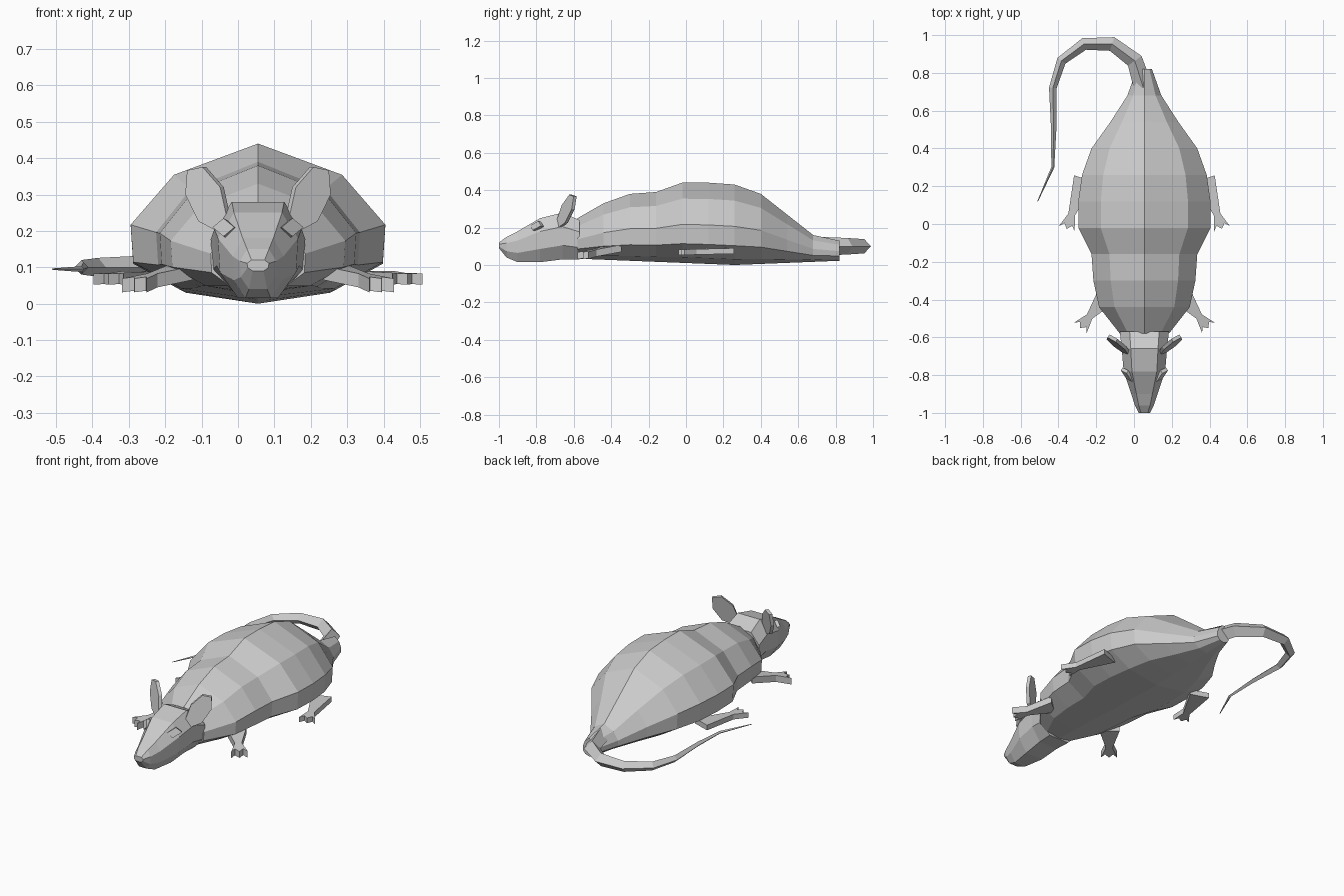
import bpy
import bmesh
from math import sin, cos, tau, pi
from mathutils import Vector

if "Cube" in bpy.data.objects:
    bpy.data.objects.remove(bpy.data.objects["Cube"], do_unlink=True)

AXIS = 0.055  # the body's centre line; every part is built around it
UP = Vector((0, 0, 1))

fur = bpy.data.materials.new("grey fur")
fur.use_nodes = True
grey = (0.6, 0.6, 0.6, 1)
fur.diffuse_color = grey
fur.node_tree.nodes["Principled BSDF"].inputs["Base Color"].default_value = grey


def loft(name, rings, mirrored=False):
    """Join closed rings of points into a solid, flat-faced object."""
    bm = bmesh.new()
    loops = [[bm.verts.new(point) for point in ring] for ring in rings]
    for near, far in zip(loops, loops[1:]):
        for i in range(len(near)):
            bm.faces.new((near[i - 1], near[i], far[i], far[i - 1]))
    bm.faces.new(loops[0])
    bm.faces.new(loops[-1])
    bmesh.ops.recalc_face_normals(bm, faces=bm.faces)
    mesh = bpy.data.meshes.new(name)
    bm.to_mesh(mesh)
    bm.free()
    mesh.materials.append(fur)
    part = bpy.data.objects.new(name, mesh)
    part.location.x = AXIS
    bpy.context.collection.objects.link(part)
    if mirrored:
        mirror = part.modifiers.new("both sides", "MIRROR")
        mirror.use_mirror_merge = False


def cross_section(y, width, top, bottom, half):
    """Scale a half profile to a station and reflect it into a full ring."""
    other_side = [(-u, v) for u, v in reversed(half) if u > 0]
    return [(u * width, y, bottom + v * (top - bottom)) for u, v in half + other_side]


def slab_pair(name, outline, depth):
    """Thicken an outline and mirror it to the other side of the body."""
    shifted = [point + Vector(depth) for point in outline]
    loft(name, [outline, shifted], mirrored=True)


def disc(centre, across, along, sides):
    """Closed elliptical outline spanned by two half axes."""
    angles = [tau * i / sides for i in range(sides)]
    return [Vector(centre) + Vector(across) * cos(a) + Vector(along) * sin(a)
            for a in angles]


def leg_outline(hip, ankle, width):
    """Tapered limb that ends in a paw with three pointed toes."""
    hip, ankle = Vector(hip), Vector(ankle)
    forward = (ankle - hip).normalized()
    side = forward.cross(UP).normalized()
    outline = [hip + side * width, ankle + side * width / 3]
    for step in range(-2, 3):
        is_toe = step % 2 == 0
        reach = 0.08 if is_toe else 0.055
        outline.append(ankle + forward * reach - side * step * 0.022)
    outline += [ankle - side * width / 3, hip - side * width]
    return outline


# Body: evenly spaced stations from the rump to the neck
body_half = [(0, 1), (0.66, 0.8), (1, 0.48), (0.98, 0.24), (0.6, 0.07), (0, 0)]
widths = [0.04, 0.09, 0.18, 0.28, 0.33, 0.35, 0.35, 0.28, 0.27, 0.24, 0.13]
tops = [0.13, 0.16, 0.27, 0.38, 0.43, 0.44, 0.44, 0.39, 0.38, 0.33, 0.25]
body_rings = []
for i, (width, top) in enumerate(zip(widths, tops)):
    y = 0.82 - i * 0.14
    belly = 0.04 * abs(y - 0.26)
    body_rings.append(cross_section(y, width, top, belly, body_half))
loft("body", body_rings)

# Head: flat crown, upright cheeks and a narrow jaw, tapering to the nose
head_half = [(0.6, 1), (1, 0.7), (0.95, 0.3), (0.5, 0)]
head_stations = [
    (-0.57, 0.13, 0.24, 0.03),
    (-0.66, 0.12, 0.28, 0.03),
    (-0.78, 0.11, 0.25, 0.015),
    (-0.9, 0.07, 0.18, 0.015),
    (-0.96, 0.05, 0.15, 0.04),
    (-1, 0.03, 0.12, 0.09),
]
loft("head", [cross_section(*station, head_half) for station in head_stations])

# Tail: half a turn, then a straight run to the tip, with a diamond section
tail_path = []
for i in range(6):
    turn = pi * i / 5
    tail_path.append(Vector((0.24 * cos(turn) - 0.245, 0.72 + 0.245 * sin(turn), 0.1)))
tail_path += [Vector((-0.48, 0.5, 0.1)), Vector((-0.485, 0.3, 0.095)),
              Vector((-0.565, 0.12, 0.095))]
tail_rings = []
last = len(tail_path) - 1
for i, centre in enumerate(tail_path):
    heading = tail_path[min(i + 1, last)] - tail_path[max(i - 1, 0)]
    outward = heading.cross(UP).normalized()
    radius = 0.05 - 0.048 * i / last
    tail_rings.append(disc(centre, outward * radius, UP * radius, 4))
loft("tail", tail_rings)

# Ears: thin rounded plates, leaning back and outward
slab_pair("ears", disc((0.135, -0.63, 0.29), (0.055, 0.035, 0.01),
                       (0.02, 0.03, 0.09), 7), (0.01, -0.016, 0))

# Eyes: small faceted wedges on the cheeks
slab_pair("eyes", disc((0.085, -0.79, 0.205), (0.03, 0.03, 0),
                       (0, 0.015, 0.025), 4), (0.01, -0.015, 0.005))

# Legs lie flat and splay out to the sides
slab_pair("front_legs", leg_outline((0.2, -0.38, 0.07), (0.29, -0.49, 0.045), 0.055),
          UP * 0.038)
slab_pair("hind_legs", leg_outline((0.32, 0.24, 0.06), (0.385, 0.05, 0.055), 0.055),
          UP * 0.03)
